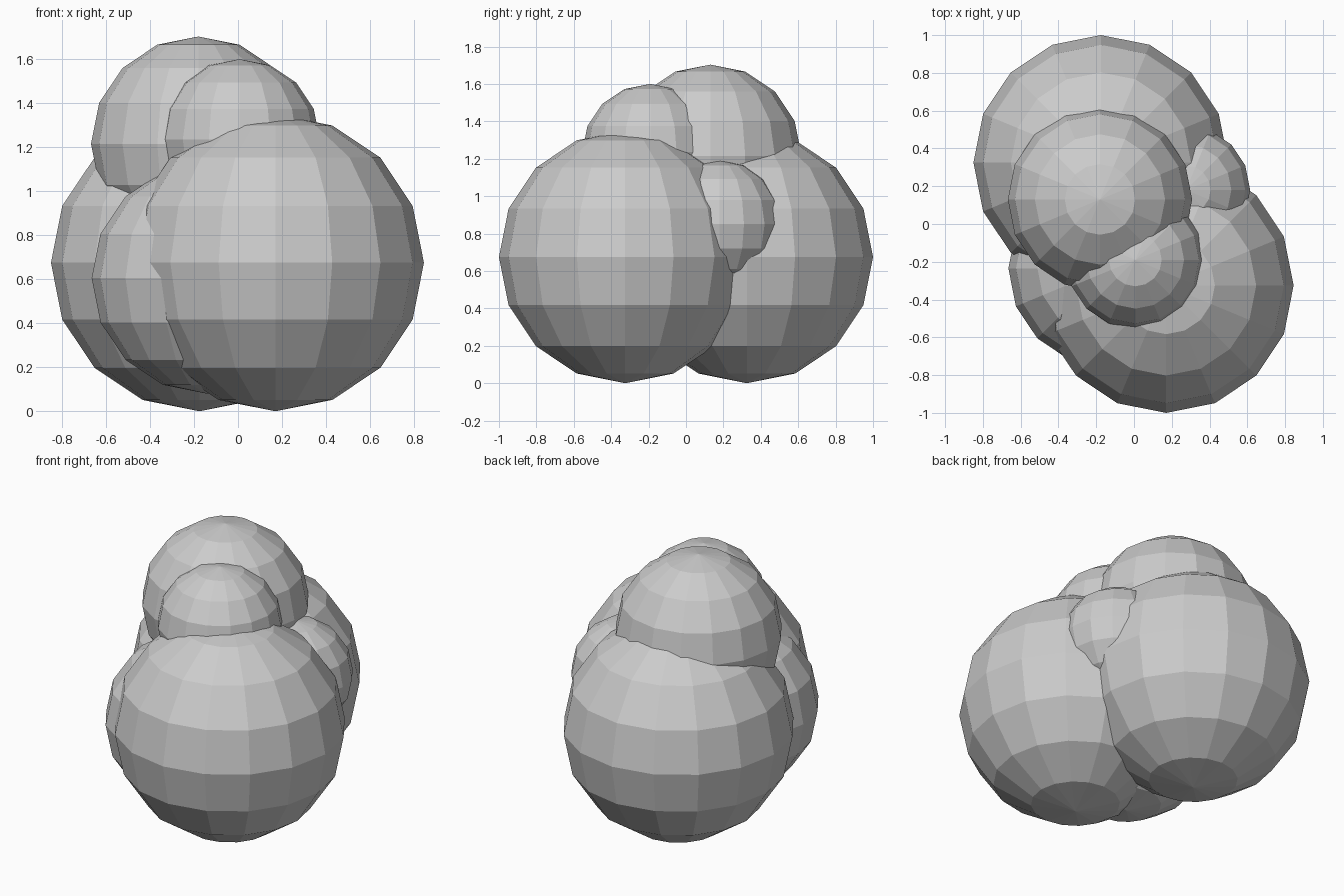
import bpy

if "Cube" in bpy.data.objects:
    bpy.data.objects.remove(bpy.data.objects["Cube"])

# name, centre, radius of each overlapping low-poly ball
BALLS = [
    ("large_ball_front", (0.17, -0.325, 0.675), 0.675),
    ("large_ball_back", (-0.175, 0.325, 0.675), 0.675),
    ("medium_ball_left", (-0.14, -0.235, 0.605), 0.525),
    ("top_ball", (-0.18, 0.13, 1.215), 0.488),
    ("small_top_ball", (0.007, -0.19, 1.235), 0.365),
    ("small_ball_right", (0.275, 0.18, 0.85), 0.34),
]

for name, centre, radius in BALLS:
    bpy.ops.mesh.primitive_uv_sphere_add(
        segments=16, ring_count=8, radius=radius, location=centre)
    bpy.context.object.name = name
